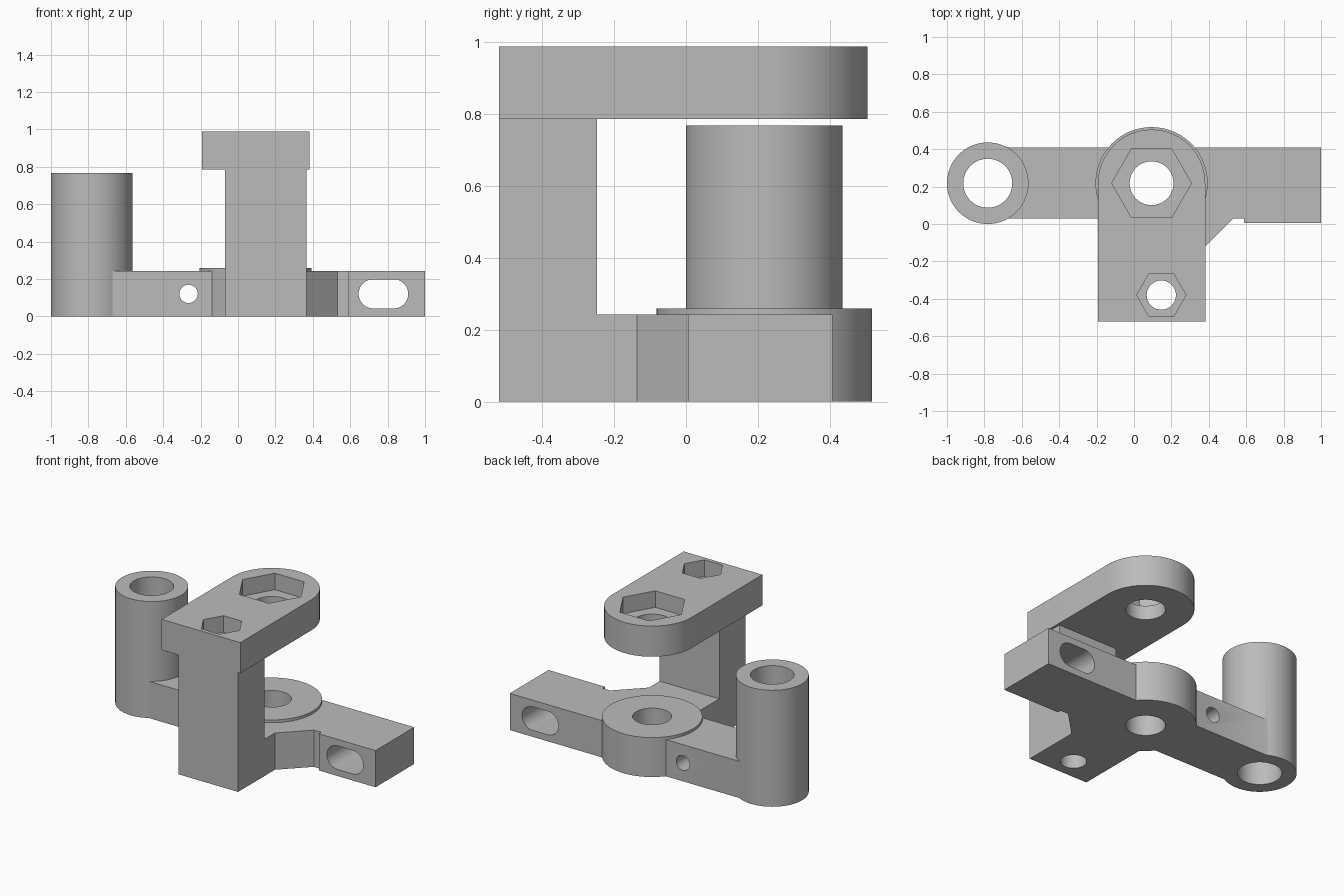
import bpy
import bmesh
from math import cos, sin, pi, radians
from mathutils import Matrix

cube = bpy.data.objects.get("Cube")
if cube:
    bpy.data.objects.remove(cube, do_unlink=True)

grey = bpy.data.materials.new("machined grey")
grey.use_nodes = True
grey.diffuse_color = (0.5, 0.5, 0.5, 1)
grey.node_tree.nodes["Principled BSDF"].inputs["Base Color"].default_value = (0.5, 0.5, 0.5, 1)

SEG = 72
BX, CY = 0.094, 0.218          # pivot axis shared by boss and head
TX = -0.782                    # guide tube axis
NX, NY = 0.146, -0.38          # clamp bolt axis


def arc(cx, cy, r, start=0, sweep=2 * pi, n=SEG):
    """Points on an arc; a full circle does not repeat its first point."""
    steps = n if sweep >= 2 * pi else n - 1
    return [(cx + r * cos(start + sweep * i / steps),
             cy + r * sin(start + sweep * i / steps)) for i in range(n)]


def box(x0, x1, y0, y1):
    return [(x0, y0), (x1, y0), (x1, y1), (x0, y1)]


def prism(name, outline, z0, z1, upright=False):
    """Extrude an outline along z, or along y when the outline lies in xz."""
    bm = bmesh.new()
    bottom = bm.faces.new([bm.verts.new((a, b, z0)) for a, b in outline])
    ext = bmesh.ops.extrude_face_region(bm, geom=[bottom])
    top = [v for v in ext["geom"] if isinstance(v, bmesh.types.BMVert)]
    bmesh.ops.translate(bm, verts=top, vec=(0, 0, z1 - z0))
    if upright:
        bm.transform(Matrix.Rotation(radians(90), 4, "X"))
    bmesh.ops.recalc_face_normals(bm, faces=bm.faces)
    mesh = bpy.data.meshes.new(name)
    bm.to_mesh(mesh)
    bm.free()
    mesh.materials.append(grey)
    obj = bpy.data.objects.new(name, mesh)
    bpy.context.collection.objects.link(obj)
    return obj


def combine(target, other, operation):
    other.hide_render = True
    mod = target.modifiers.new(operation.lower(), "BOOLEAN")
    mod.operation, mod.solver, mod.object = operation, "EXACT", other
    bpy.context.view_layer.objects.active = target
    bpy.ops.object.modifier_apply(modifier=mod.name)
    bpy.data.objects.remove(other, do_unlink=True)


# Base plate with both arms, foot and gussets
bracket = prism("clamp_bracket", [
    (TX, 0.03), (-0.14, 0.03), (-0.07, -0.04), (-0.07, -0.52),
    (0.365, -0.52), (0.365, -0.137), (0.532, 0.03), (0.587, 0.03),
    (0.587, 0.005), (1, 0.005), (1, 0.408), (TX, 0.408)], 0, 0.242)

# Solid parts joined to the base
solids = [
    prism("pivot_boss", arc(BX, CY, 0.3), 0, 0.26),
    prism("guide_tube", arc(TX, CY, 0.218), 0, 0.768),
    prism("post", box(-0.07, 0.365, -0.52, -0.247), 0, 0.85),
    prism("clamp_head", [(BX - 0.287, -0.52), (BX + 0.287, -0.52)]
          + arc(BX, CY, 0.287, 0, pi, 40), 0.787, 0.989),
]
for part in solids:
    combine(bracket, part, "UNION")

# Bores, nut pockets, cross hole and slot
slot = (arc(0.832, 0.121, 0.078, -pi / 2, pi, 24)
        + arc(0.723, 0.121, 0.078, pi / 2, pi, 24))
cutters = [
    prism("pivot_bore", arc(BX, CY, 0.117), -0.1, 1.1),
    prism("tube_bore", arc(TX, CY, 0.131), -0.1, 1.1),
    prism("bolt_bore", arc(NX, NY, 0.078), -0.1, 1.1),
    prism("large_hex_pocket", arc(BX, CY, 0.213, n=6), 0.88, 1.1),
    prism("small_hex_pocket", arc(NX, NY, 0.132, n=6), 0.88, 1.1),
    prism("cross_hole", arc(-0.264, 0.121, 0.049, n=40), -0.6, 0.1, True),
    prism("arm_slot", slot, -0.6, 0.1, True),
]
for cutter in cutters:
    combine(bracket, cutter, "DIFFERENCE")

# Smooth round walls, crisp edges
bpy.ops.object.select_all(action="DESELECT")
bracket.select_set(True)
bpy.context.view_layer.objects.active = bracket
bpy.ops.object.shade_smooth_by_angle(angle=radians(30))
